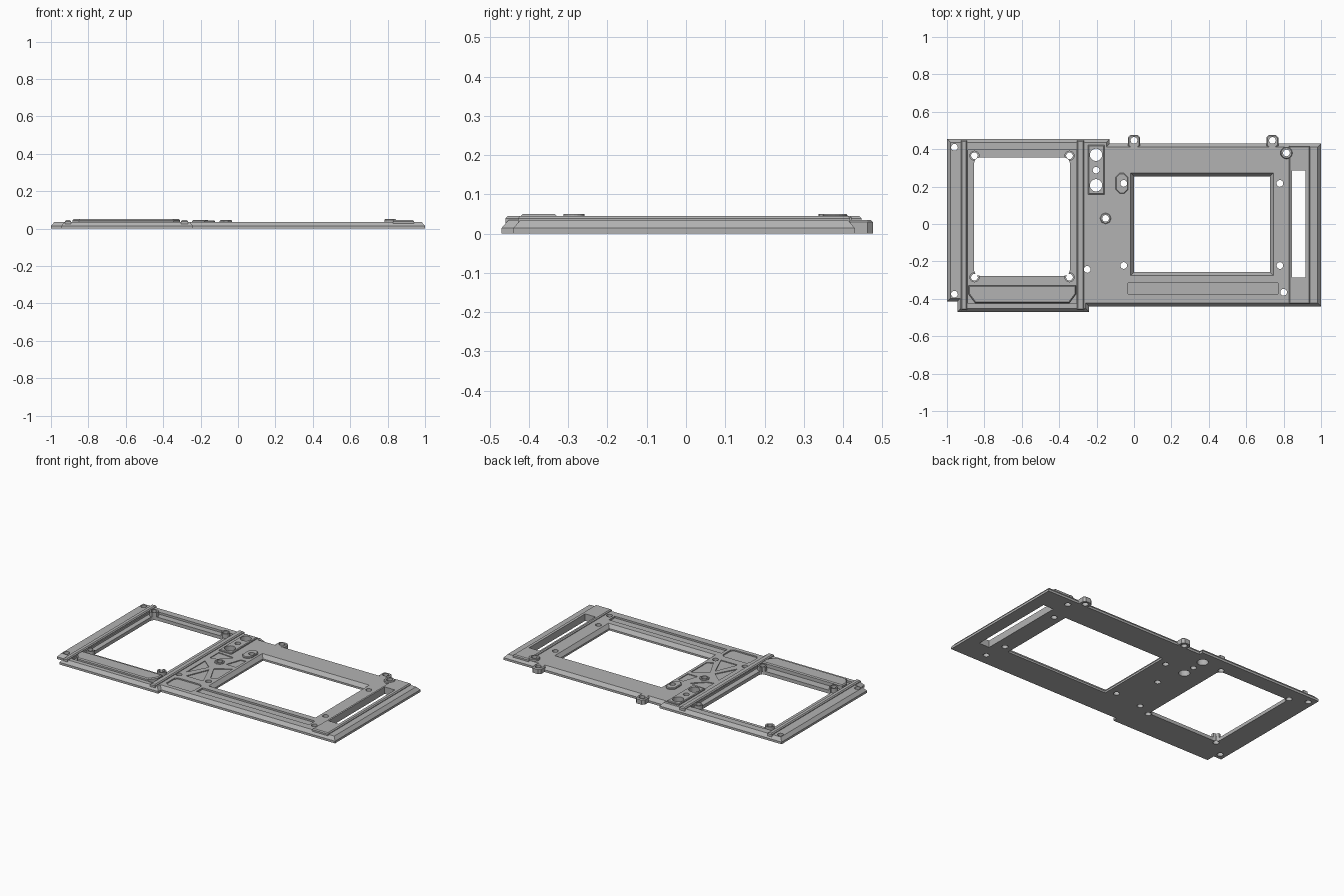
import bpy, bmesh, math
from mathutils import Vector

if "Cube" in bpy.data.objects:
    bpy.data.objects.remove(bpy.data.objects["Cube"])

grey = bpy.data.materials.new("mid grey")
grey.diffuse_color = (0.45, 0.45, 0.45, 1)
grey.use_nodes = True
grey.node_tree.nodes["Principled BSDF"].inputs["Base Color"].default_value = grey.diffuse_color


def offset(pts, d):
    """Inset a counter-clockwise outline by d (negative d grows it)."""
    out = []
    for i, p in enumerate(pts):
        p = Vector(p)
        a = (p - Vector(pts[i - 1])).normalized()
        b = (Vector(pts[(i + 1) % len(pts)]) - p).normalized()
        na, nb = Vector((-a.y, a.x)), Vector((-b.y, b.x))
        out.append(p + (na + nb) * d / (1 + na.dot(nb)))
    return out


def rect(x0, x1, y0, y1, c=0.0, seg=1):
    """Rectangle with chamfered (seg 1) or rounded corners."""
    if not c:
        return [(x0, y0), (x1, y0), (x1, y1), (x0, y1)]
    pts = []
    for k, (x, y) in enumerate([(x1 - c, y1 - c), (x0 + c, y1 - c), (x0 + c, y0 + c), (x1 - c, y0 + c)]):
        for s in range(seg + 1):
            a = math.pi / 2 * (k + s / seg)
            pts.append((x + c * math.cos(a), y + c * math.sin(a)))
    return pts


def circle(x, y, r, n=20):
    return [(x + r * math.cos(2 * math.pi * i / n), y + r * math.sin(2 * math.pi * i / n)) for i in range(n)]


def loft(bm, layers):
    """Closed solid through matching outlines given as (points, height)."""
    rings = [[bm.verts.new((p[0], p[1], z)) for p in pts] for pts, z in layers]
    bm.faces.new(rings[0][::-1])
    bm.faces.new(rings[-1])
    n = len(rings[0])
    for lo, hi in zip(rings, rings[1:]):
        for i in range(n):
            j = (i + 1) % n
            bm.faces.new((lo[i], lo[j], hi[j], hi[i]))


def make(name, solids):
    bm = bmesh.new()
    for layers in solids:
        loft(bm, layers)
    me = bpy.data.meshes.new(name)
    bm.to_mesh(me)
    bm.free()
    me.materials.append(grey)
    ob = bpy.data.objects.new(name, me)
    bpy.context.collection.objects.link(ob)
    return ob


def slab(pts, z0, z1, cham=0.0):
    """Prism with an optional chamfered top edge."""
    if not cham:
        return [(pts, z0), (pts, z1)]
    return [(pts, z0), (pts, z1 - cham), (offset(pts, cham), z1)]


def cut(ob, cutter):
    m = ob.modifiers.new("cut", 'BOOLEAN')
    m.operation, m.solver, m.object = 'DIFFERENCE', 'EXACT', cutter
    m.use_self = True


TOP = 0.035

# Base plate with sloping rim
outline = [(-1, -0.415), (-0.945, -0.415), (-0.945, -0.47), (-0.24, -0.47), (-0.24, -0.44), (1, -0.44),
           (1, 0.43), (-0.13, 0.43), (-0.13, 0.455), (-1, 0.455)]
plate = make("base_plate", [[(outline, 0), (outline, 0.014), (offset(outline, 0.018), TOP)]])

# Mounting tabs along the back edge
tabs = make("back_tabs", [slab(rect(x - 0.032, x + 0.032, 0.405, 0.477, 0.014), 0, TOP, 0.006) for x in (0, 0.74)])

# Rails either side of the left bay
rails = make("bay_rails", [slab(rect(a, b, -0.46, 0.447), 0.01, 0.045, 0.006)
                           for a, b in ((-0.925, -0.893), (-0.305, -0.268))])

# Front bracket and corner pads in the left bay
b = [(-0.885, -0.375), (-0.85, -0.422), (-0.345, -0.422), (-0.31, -0.375), (-0.31, -0.328), (-0.885, -0.328)]
bracket = make("bay_bracket", [slab(b, 0.01, 0.05, 0.006)])
pad_xy = [(x, y) for x in (-0.853, -0.345) for y in (-0.285, 0.365)]
pads = make("corner_pads", [slab(circle(x, y, 0.027), 0.01, 0.05) for x, y in pad_xy])

# Raised blocks on the centre column and right end
blocks = make("raised_blocks", [
    slab(rect(-0.245, -0.158, 0.158, 0.422), 0.025, 0.045, 0.004),
    slab(rect(-0.098, -0.032, 0.162, 0.272, 0.022), 0.025, 0.045, 0.004),
])
end_block = make("slot_block", [slab(rect(0.828, 0.942, -0.428, 0.418), 0.025, 0.045, 0.006)])
bosses = make("round_bosses", [slab(circle(0.815, 0.38, 0.032), 0.025, 0.05, 0.004),
                               slab(circle(-0.152, 0.03, 0.03, 8), 0.025, 0.042, 0.003)])

# Shallow pockets: bay floor, long channel, label recess, angled webbing
pockets = [slab(rect(-0.887, -0.308, -0.425, 0.395), 0.022, 0.1),
           slab(rect(-0.032, 0.77, -0.375, -0.315), 0.024, 0.1),
           slab(rect(-0.243, -0.052, -0.395, -0.285, 0.016), 0.027, 0.1)]
web = [[(-0.235, -0.19), (-0.165, -0.06), (-0.235, 0.0)],
       [(-0.205, -0.235), (-0.085, -0.235), (-0.145, -0.09)],
       [(-0.07, -0.18), (-0.035, -0.16), (-0.035, 0.0), (-0.13, -0.06)],
       [(-0.105, 0.03), (-0.035, 0.03), (-0.035, 0.13), (-0.07, 0.13)],
       [(-0.235, 0.05), (-0.19, 0.06), (-0.12, 0.13), (-0.235, 0.14)]]
pockets += [slab(w, 0.030, 0.1) for w in web]
pocket_cutter = make("pocket_cutter", pockets)

# Through openings: left window, sloped right window, end slot
right = rect(0, 0.727, -0.257, 0.255)
opening_cutter = make("opening_cutter", [
    slab(rect(-0.855, -0.343, -0.277, 0.355, 0.03, 4), -0.1, 0.2),
    [(right, -0.1), (right, 0.012), (offset(right, -0.018), TOP), (offset(right, -0.018), 0.2)],
    slab(rect(0.845, 0.918, -0.285, 0.287), -0.1, 0.2),
])

# Screw holes
holes = [(-0.96, 0.41), (-0.96, -0.375), (-0.055, 0.217), (-0.055, -0.222), (0.78, 0.217), (0.78, -0.222),
         (0.8, -0.365), (-0.25, -0.243), (0.815, 0.38), (-0.152, 0.03), (-0.203, 0.288), (0, 0.447), (0.74, 0.447)]
big = [(-0.203, 0.37), (-0.203, 0.207)]
hole_cutter = make("hole_cutter",
                   [slab(circle(x, y, 0.018), -0.1, 0.2) for x, y in holes + pad_xy] +
                   [slab(circle(x, y, 0.033, 24), -0.1, 0.2) for x, y in big])

cut(plate, pocket_cutter)
for ob in (plate, pads, end_block):
    cut(ob, opening_cutter)
for ob in (plate, tabs, pads, blocks, bosses, end_block):
    cut(ob, hole_cutter)

for c in (pocket_cutter, opening_cutter, hole_cutter):
    c.hide_render = True
    c.display_type = 'WIRE'
